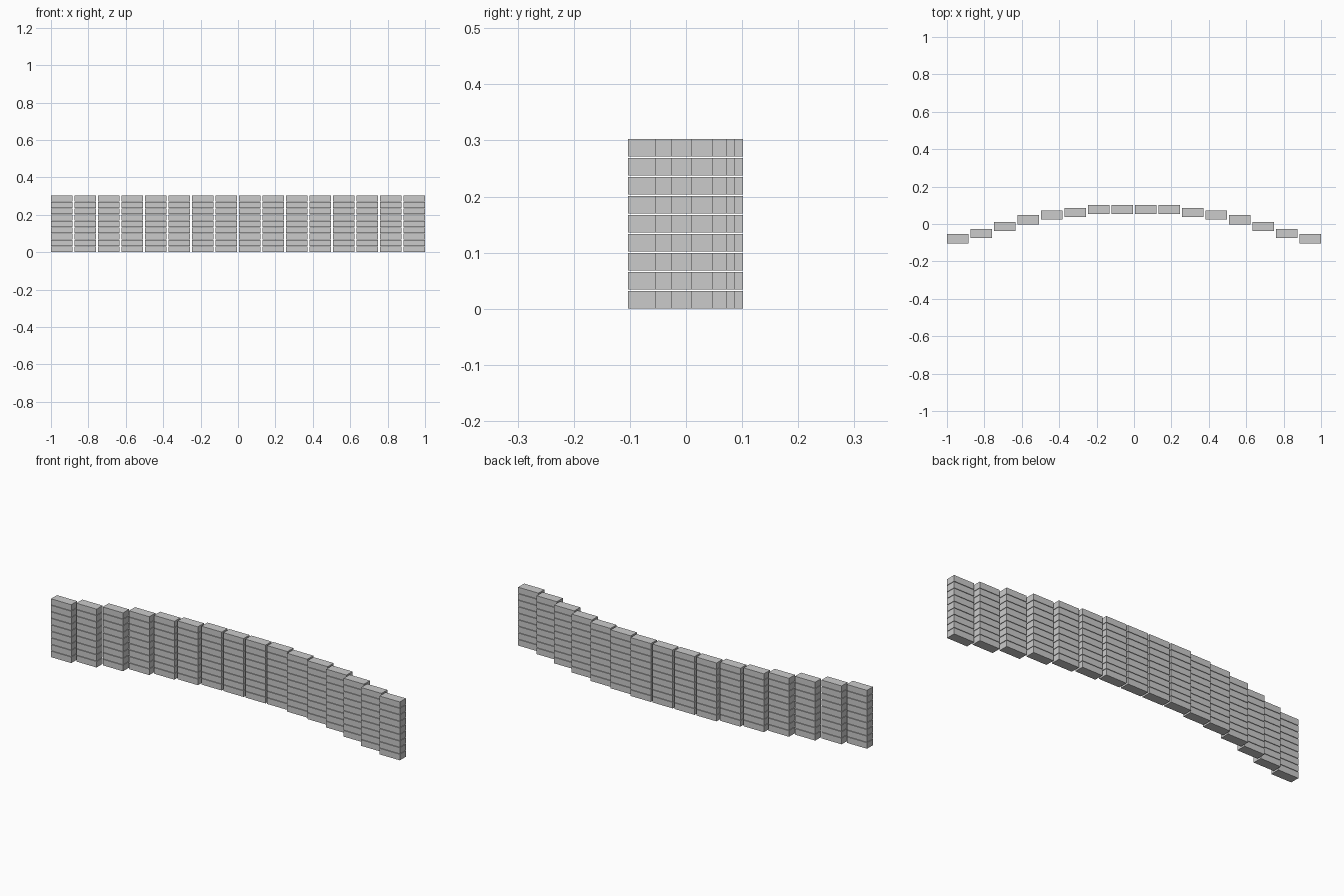
import bpy

if "Cube" in bpy.data.objects:
    bpy.data.objects.remove(bpy.data.objects["Cube"])

# Curved wall of stacked blocks: 16 stepped columns, 9 courses, open joints
WIDTH, DEPTH, HEIGHT = 0.116, 0.049, 0.0313
PITCH_X = (2 - WIDTH) / 15
PITCH_Z = (0.3025 - HEIGHT) / 8
COURSES = 9

# Back edge of each column, from the outer end to the middle
BACK = [-0.054, -0.026, 0.011, 0.047, 0.073, 0.086, 0.102, 0.102]


def block_column(name, x, back):
    """One block repeated upward by an array."""
    bpy.ops.mesh.primitive_cube_add(size=1, location=(x, back - DEPTH / 2, HEIGHT / 2))
    ob = bpy.context.object
    ob.name = name
    for v in ob.data.vertices:
        v.co.x *= WIDTH
        v.co.y *= DEPTH
        v.co.z *= HEIGHT
    arr = ob.modifiers.new("courses", 'ARRAY')
    arr.count = COURSES
    arr.use_relative_offset = False
    arr.use_constant_offset = True
    arr.constant_offset_displace = (0, 0, PITCH_Z)


# Mirrored left and right halves
for i, back in enumerate(BACK):
    x = 1 - WIDTH / 2 - i * PITCH_X
    block_column(f"block_column_left_{i + 1}", -x, back)
    block_column(f"block_column_right_{i + 1}", x, back)
